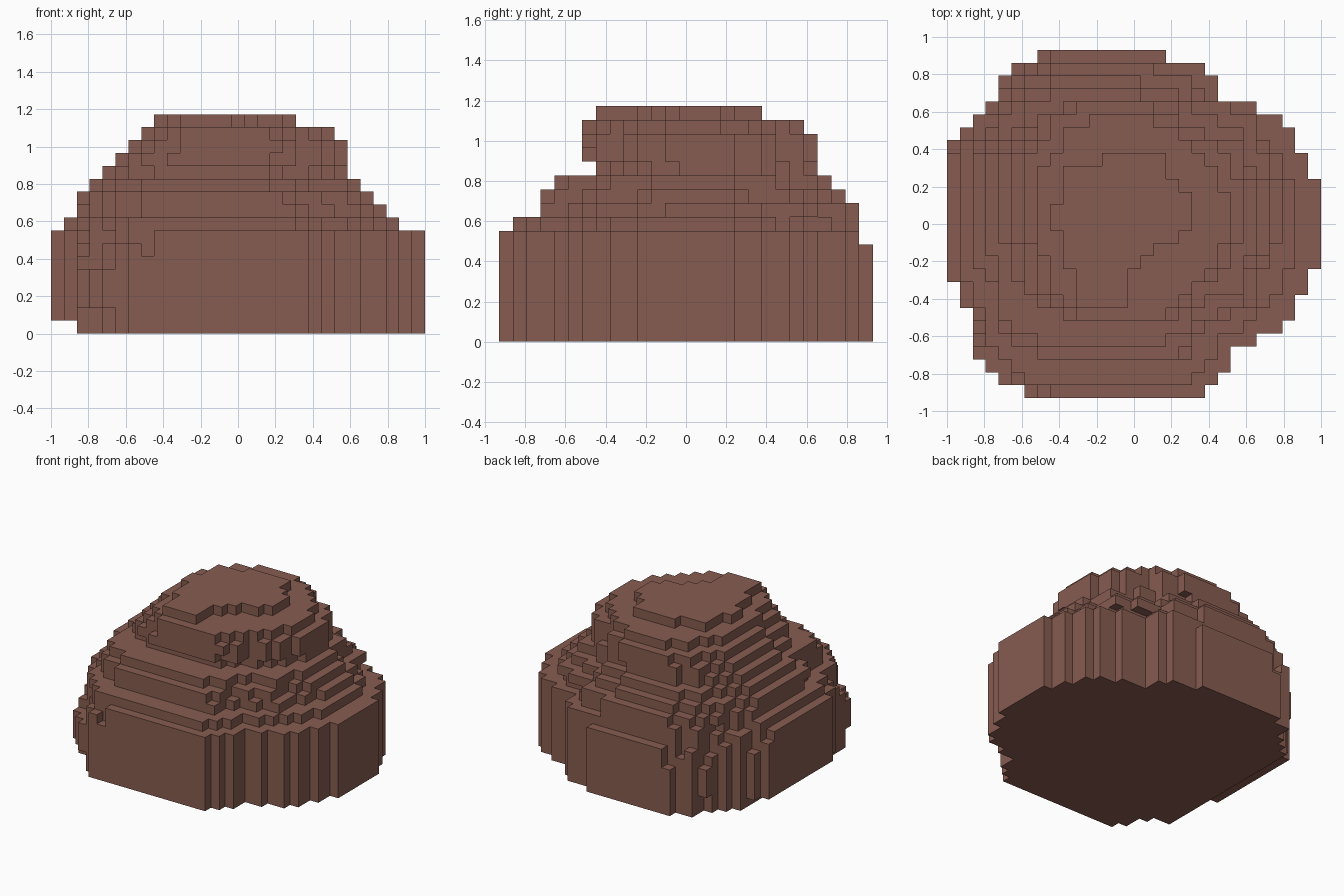
import bpy
import bmesh
import random
from mathutils import Vector

default_cube = bpy.data.objects.get("Cube")
if default_cube:
    bpy.data.objects.remove(default_cube, do_unlink=True)

random.seed(4)
NX, NY, NZ = 29, 27, 17
SIZE = 2 / NX

# Ground outline: start and end column of every row, front to back
LEFT = [6, 4, 3, 2, 2, 2, 2, 1, 1] + [0] * 11 + [1, 2, 3, 4, 4, 5, 7]
RIGHT = [20, 21, 22, 22, 24, 26, 27, 27, 28, 28] + [29] * 7 \
    + [28, 28, 27, 27, 26, 24, 21, 21, 20, 17]

# Extents (left, right, front, back) of the layers above the base
TERRACES = {
    8: (1, 27, 1, 26), 9: (2, 26, 3, 26), 10: (2, 25, 3, 25),
    11: (3, 24, 4, 24), 12: (4, 23, 7, 23), 13: (5, 23, 6, 23),
    14: (6, 23, 6, 23), 15: (7, 22, 6, 22),
}

# Flat summit: spans of its rows, starting at row 7
SUMMIT_ROW = 7
SUMMIT = [(10, 14), (10, 14), (10, 14), (9, 15), (9, 16), (9, 18),
          (8, 19), (8, 19), (9, 19), (9, 18), (9, 17), (12, 17)]

JITTER = {(i, j): random.uniform(-1, 1) for i in range(NX) for j in range(NY)}


def in_outline(x, y):
    row = int(y)
    return 0 <= row < NY and LEFT[row] <= x < RIGHT[row]


def filled(i, j, k):
    """Tell whether a block of the boulder is solid."""
    x, y = i + 0.5, j + 0.5
    wobble = JITTER[i, j]
    if k == NZ - 1:
        row = j - SUMMIT_ROW
        return 0 <= row < len(SUMMIT) and SUMMIT[row][0] <= i < SUMMIT[row][1]
    if k in TERRACES:
        x0, x1, y0, y1 = TERRACES[k]
        if not (x0 <= i < x1 and y0 <= j < y1):
            return False
        return in_outline((x - x0) / (x1 - x0) * NX, (y - y0) / (y1 - y0) * NY)
    # Base: full outline in the middle, diagonal corners worn above and below
    if not in_outline(x, y) or (k == 0 and i < 2) or (k == 7 and j == NY - 1):
        return False
    corner = abs(x / NX - 0.5) * 2 + abs(y / NY - 0.5) * 2
    if k >= 5:
        return corner < 1.52 - 0.03 * (k - 4) + 0.06 * wobble
    if k < 2:
        return corner < 1.5 + 0.06 * wobble
    return True


blocks = {(i, j, k) for i in range(NX) for j in range(NY) for k in range(NZ)
          if filled(i, j, k)}

# Skin only the exposed sides of the blocks
bm = bmesh.new()
corners = {}


def corner_vert(point):
    key = tuple(round(c) for c in point)
    if key not in corners:
        x, y, z = key
        corners[key] = bm.verts.new(
            ((x - NX / 2) * SIZE, (y - NY / 2) * SIZE, z * SIZE))
    return corners[key]


for block in sorted(blocks):
    centre = Vector(block) + Vector((0.5, 0.5, 0.5))
    for axis in range(3):
        for sign in (-1, 1):
            normal = Vector((0, 0, 0))
            normal[axis] = sign
            if tuple(round(c) for c in Vector(block) + normal) in blocks:
                continue
            u = Vector((0, 0, 0))
            u[(axis + 1) % 3] = 0.5
            v = normal.cross(u)
            middle = centre + normal * 0.5
            ring = [middle - u - v, middle + u - v, middle + u + v, middle - u + v]
            bm.faces.new([corner_vert(p) for p in ring])

# Merge flat neighbouring squares into large faces
bmesh.ops.dissolve_limit(bm, angle_limit=0.01, verts=bm.verts[:], edges=bm.edges[:])
mesh = bpy.data.meshes.new("boulder")
bm.to_mesh(mesh)
bm.free()

brown = bpy.data.materials.new("earth_brown")
brown.use_nodes = True
colour = (0.242, 0.107, 0.082, 1)
brown.diffuse_color = colour
brown.node_tree.nodes["Principled BSDF"].inputs["Base Color"].default_value = colour
mesh.materials.append(brown)

boulder = bpy.data.objects.new("boulder", mesh)
bpy.context.collection.objects.link(boulder)
